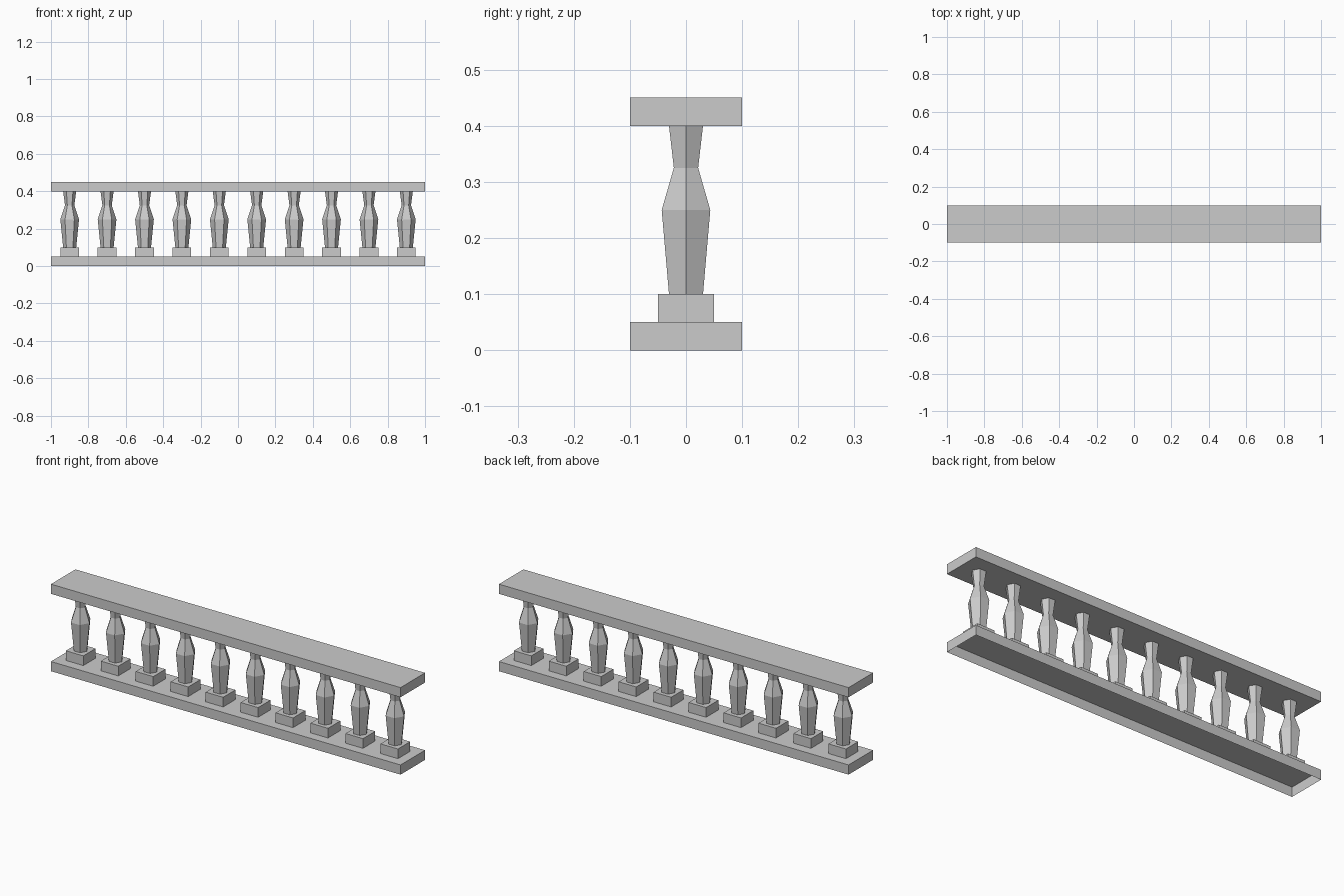
import bpy, bmesh
from math import cos, sin, pi
from mathutils import Matrix

if "Cube" in bpy.data.objects:
    bpy.data.objects.remove(bpy.data.objects["Cube"])


def finish(name, bm, x=0.0):
    bmesh.ops.recalc_face_normals(bm, faces=bm.faces)
    mesh = bpy.data.meshes.new(name)
    bm.to_mesh(mesh)
    bm.free()
    obj = bpy.data.objects.new(name, mesh)
    obj.location.x = x
    bpy.context.collection.objects.link(obj)
    return obj


def box(name, sx, sy, z0, z1, x=0.0, open_bottom=False):
    bm = bmesh.new()
    bmesh.ops.create_cube(bm, size=1, matrix=Matrix.Translation((0, 0, (z0 + z1) / 2))
                          @ Matrix.Diagonal((sx, sy, z1 - z0, 1)))
    if open_bottom:
        bottom = [f for f in bm.faces if f.calc_center_median().z < z0 + 1e-4]
        bmesh.ops.delete(bm, geom=bottom, context='FACES_ONLY')
    return finish(name, bm, x)


def lathe(name, profile, sides, x):
    bm = bmesh.new()
    rings = [[bm.verts.new((r * cos(2 * pi * i / sides), r * sin(2 * pi * i / sides), z))
              for i in range(sides)] for r, z in profile]
    for a, b in zip(rings, rings[1:]):
        for i in range(sides):
            j = (i + 1) % sides
            bm.faces.new((a[i], a[j], b[j], b[i]))
    return finish(name, bm, x)


# Base rail is hollow underneath, hand rail is solid
box("base_rail", 2, 0.2, 0, 0.05, open_bottom=True)
box("hand_rail", 2, 0.2, 0.40, 0.45)

# Ten six-sided balusters on square plinths
PROFILE = [(0.035, 0.10), (0.05, 0.25), (0.025, 0.325), (0.035, 0.40)]
for n in range(10):
    x = -0.9 + 0.2 * n
    box(f"plinth_{n + 1}", 0.1, 0.1, 0.05, 0.10, x, open_bottom=True)
    lathe(f"baluster_{n + 1}", PROFILE, 6, x)
